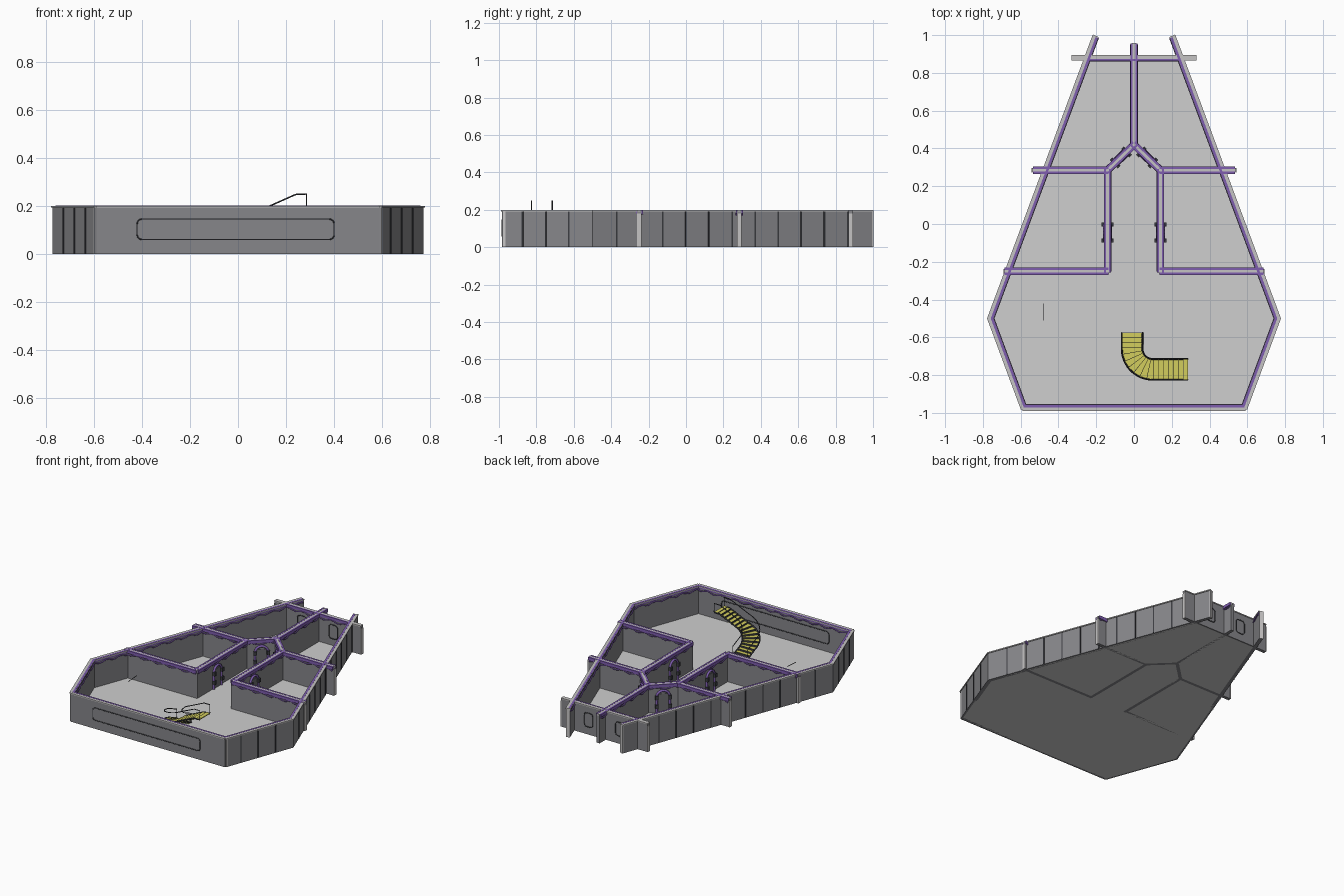
import bpy, bmesh, math
from mathutils import Vector

cube = bpy.data.objects.get("Cube")
if cube:
    bpy.data.objects.remove(cube, do_unlink=True)


def material(name, r, g, b):
    m = bpy.data.materials.new(name)
    m.use_nodes = True
    m.diffuse_color = (r, g, b, 1)
    node = next(n for n in m.node_tree.nodes if n.type == 'BSDF_PRINCIPLED')
    node.inputs["Base Color"].default_value = (r, g, b, 1)
    node.inputs["Roughness"].default_value = 0.7
    return m


WALL = material("wall grey", 0.24, 0.24, 0.255)
FLOOR = material("floor light grey", 0.62, 0.62, 0.62)
CAP = material("cap pale grey", 0.56, 0.55, 0.55)
PURPLE = material("trim purple", 0.21, 0.11, 0.43)
DARK = material("dark metal", 0.045, 0.047, 0.055)
LEAF = material("door grey", 0.15, 0.15, 0.16)
YELLOW = material("tread yellow", 0.65, 0.61, 0.11)


def mesh_object(name, prisms, mat):
    """One object from upright prisms given as (outline, bottom, top)."""
    bm = bmesh.new()
    for outline, z0, z1 in prisms:
        low = [bm.verts.new((p[0], p[1], z0)) for p in outline]
        high = [bm.verts.new((p[0], p[1], z1)) for p in outline]
        bm.faces.new(low[::-1])
        bm.faces.new(high)
        for i in range(len(low)):
            j = (i + 1) % len(low)
            bm.faces.new((low[i], low[j], high[j], high[i]))
    bmesh.ops.recalc_face_normals(bm, faces=bm.faces)
    mesh = bpy.data.meshes.new(name)
    bm.to_mesh(mesh)
    bm.free()
    mesh.materials.append(mat)
    ob = bpy.data.objects.new(name, mesh)
    bpy.context.collection.objects.link(ob)
    return ob


def frame(p, q):
    p, q = Vector(p), Vector(q)
    d = (q - p).normalized()
    return p, q, d, Vector((-d.y, d.x))


def beam(p, q, width, z0, z1, shift=0, extend=0):
    p, q, d, n = frame(p, q)
    p, q = p - d * extend, q + d * extend
    a, b = n * (shift - width / 2), n * (shift + width / 2)
    return ([p + a, q + a, q + b, p + b], z0, z1)


def tubes(name, paths, radius, mat, cyclic=False):
    cu = bpy.data.curves.new(name, 'CURVE')
    cu.dimensions = '3D'
    cu.bevel_depth = radius
    cu.bevel_resolution = 1
    cu.use_fill_caps = True
    for path in paths:
        sp = cu.splines.new('POLY')
        sp.points.add(len(path) - 1)
        for pt, co in zip(sp.points, path):
            pt.co = (*co, 1)
        sp.use_cyclic_u = cyclic
    cu.materials.append(mat)
    ob = bpy.data.objects.new(name, cu)
    bpy.context.collection.objects.link(ob)


def draped(p, q, shift):
    """Wavy cable hung just under the top trim."""
    p, q, d, n = frame(p, q)
    length = (q - p).length
    steps = max(2, int(length / 0.015))
    path = []
    for i in range(steps + 1):
        c = p + d * length * i / steps + n * shift
        path.append((c.x, c.y, 0.174 + 0.006 * math.sin(i * 0.9)))
    return path


def rounded(cx, y, cz, w, h, r):
    path = []
    for k, (sx, sz) in enumerate(((1, 1), (-1, 1), (-1, -1), (1, -1))):
        for i in range(5):
            a = (k + i / 4) * math.pi / 2
            path.append((cx + sx * (w / 2 - r) + r * math.cos(a), y,
                         cz + sz * (h / 2 - r) + r * math.sin(a)))
    return path


# Layout of the hull and the rooms
FL, FR = (-0.585, -0.972), (0.585, -0.972)
SL, SR = (-0.76, -0.5), (0.76, -0.5)
BL, BR = (-0.205, 0.99), (0.205, 0.99)
outer = {"front_wall": (FL, FR), "left_front_wall": (FR, SR), "left_side_wall": (SR, BR),
         "right_side_wall": (BL, SL), "right_front_wall": (SL, FL)}
inner = {"center_wall": ((0, 0.42), (0, 0.95))}
for side, s in (("left", 1), ("right", -1)):
    inner[side + "_diagonal_wall"] = ((0.14 * s, 0.285), (0, 0.42))
    inner[side + "_corridor_wall"] = ((0.14 * s, -0.25), (0.14 * s, 0.285))
    inner[side + "_middle_wall"] = ((0.14 * s, 0.285), (0.53 * s, 0.285))
    inner[side + "_front_room_wall"] = ((0.14 * s, -0.25), (0.68 * s, -0.25))

# Floor
mesh_object("floor", [([FL, FR, SR, (0.246, 0.88), (-0.246, 0.88), SL], 0, 0.006)], FLOOR)

# Walls, pale caps, purple rails and hung cables
caps, rails, cables = [], [], []
for name, (p, q) in outer.items():
    mesh_object(name, [beam(p, q, 0.024, 0, 0.196, extend=0.005)], WALL)
    caps.append(beam(p, q, 0.034, 0.192, 0.199, extend=0.006))
    rails.append(beam(p, q, 0.013, 0.182, 0.2, 0.008))
    cables.append(draped(p, q, 0.016))
for name, (p, q) in inner.items():
    mesh_object(name, [beam(p, q, 0.022, 0, 0.196, extend=0.008)], WALL)
    caps.append(beam(p, q, 0.014, 0.19, 0.199, extend=0.009))
    for s in (-1, 1):
        rails.append(beam(p, q, 0.012, 0.18, 0.2, 0.013 * s, extend=0.006))
        cables.append(draped(p, q, 0.016 * s))
back = ((0.33, 0.88), (-0.33, 0.88))
mesh_object("back_wall", [beam(*back, 0.022, 0, 0.196)], WALL)
caps.append(beam(*back, 0.028, 0.192, 0.199))
rails.append(beam((0.235, 0.88), (-0.235, 0.88), 0.01, 0.182, 0.2, 0.012))
cables.append(draped((0.24, 0.88), (-0.24, 0.88), 0.015))
mesh_object("wall_caps", caps, CAP)
mesh_object("purple_rails", rails, PURPLE)
tubes("hung_cables", cables, 0.004, PURPLE)

# Pale plates on exposed wall ends and hull corners
ends = []
for s in (-1, 1):
    for x, y in ((0.33, 0.88), (0.54, 0.285), (0.69, -0.25)):
        ends.append(beam(((x - 0.003) * s, y), ((x + 0.002) * s, y), 0.025, 0, 0.18))
    ends.append(beam((0.207 * s, 0.99), (0.204 * s, 0.997), 0.026, 0, 0.198))
    ends.append(beam((0.592 * s, -0.978), (0.596 * s, -0.962), 0.01, 0, 0.196))
mesh_object("wall_end_plates", ends, CAP)

# Dark seams between hull panels
seams = []
for name, (p, q) in outer.items():
    if name == "front_wall":
        continue
    a, b = Vector(p), Vector(q)
    for k in range(-8, 9):
        y = k * 0.1235 - 0.005
        t = (y - a.y) / (b.y - a.y)
        if 0.03 < t < 0.97:
            c = a.lerp(b, t)
            d = (b - a).normalized() * 0.004
            seams.append(beam(c - d, c + d, 0.005, 0.002, 0.19, -0.0125))
mesh_object("panel_seams", seams, DARK)

# Window outlines on the front and back walls
tubes("front_window_rim", [rounded(-0.01, y, 0.102, 0.82, 0.085, 0.02) for y in (-0.984, -0.96)],
      0.003, DARK, True)
tubes("back_window_rims", [rounded(0.12 * s, y, 0.1, 0.065, 0.095, 0.018)
                           for s in (-1, 1) for y in (0.868, 0.892)], 0.003, DARK, True)

# Doors: arched purple frames with dark clamps on both faces
arches, clamps, leaves = [], [], []
for s in (-1, 1):
    for c, d in (((0.14 * s, -0.045), (0, 1)), ((0.07 * s, 0.3525), (-0.14 * s, 0.135))):
        c, d = Vector(c), Vector(d).normalized()
        n = Vector((-d.y, d.x))
        leaves.append(beam(c - d * 0.036, c + d * 0.036, 0.03, 0.006, 0.135))
        for f in (-1, 1):
            o = c + n * 0.016 * f
            path = [(-0.042, 0.006)]
            path += [(-0.042 * math.cos(a), 0.115 + 0.042 * math.sin(a))
                     for a in (i * math.pi / 8 for i in range(9))]
            path.append((0.042, 0.006))
            arches.append([((o + d * u).x, (o + d * u).y, z) for u, z in path])
            for u in (-0.042, 0.042):
                e = o + d * u + n * 0.006 * f
                for z in (0.04, 0.1):
                    clamps.append(beam(e - d * 0.01, e + d * 0.01, 0.018, z, z + 0.025))
mesh_object("door_leaves", leaves, LEAF)
tubes("door_frames", arches, 0.008, PURPLE)
mesh_object("door_clamps", clamps, DARK)

# Curved stair
LENGTH, STEPS, BEND = 0.443, 17, 0.11 * math.pi / 2


def stair(s, side):
    """Point on the stair plan at distance s, moved sideways."""
    if s < 0.085:
        return Vector((-0.01 + side, -0.575 - s))
    if s < 0.085 + BEND:
        a = math.pi + (s - 0.085) / 0.11
        return Vector((0.1, -0.66)) + (0.11 - side) * Vector((math.cos(a), math.sin(a)))
    return Vector((0.1 + s - 0.085 - BEND, -0.77 + side))


def rise(s):
    return min(0.19, 0.012 + s * 0.445)


treads, risers, rail_paths, stringers = [], [], [], []
for i in range(STEPS):
    a, b = LENGTH * i / STEPS, LENGTH * (i + 1) / STEPS
    z = rise(a)
    plan = lambda u, v: [stair(u, -0.053), stair(u, 0.053), stair(v, 0.053), stair(v, -0.053)]
    treads.append((plan(a + 0.002, b), z - 0.006, z))
    risers.append((plan(a, a + 0.002), max(0.002, z - 0.014), z))
for side in (-0.055, 0.055):
    samples = [LENGTH * i / 32 for i in range(33)]
    stringers.append([(*stair(s, side), rise(s) - 0.004) for s in samples])
    top = [(*stair(s, side), rise(s) + 0.058) for s in samples]
    foot = [(*stair(s, side), rise(s)) for s in (0, LENGTH)]
    rail_paths.append([foot[0]] + top + [foot[1]])
mesh_object("stair_treads", treads, YELLOW)
mesh_object("stair_risers", risers, DARK)
tubes("stair_stringers", stringers, 0.005, DARK)
tubes("stair_handrails", rail_paths, 0.003, DARK)

# Small rod in the front room
tubes("small_rod", [[(-0.48, -0.51, 0.125), (-0.48, -0.42, 0.13)]], 0.002, DARK)
